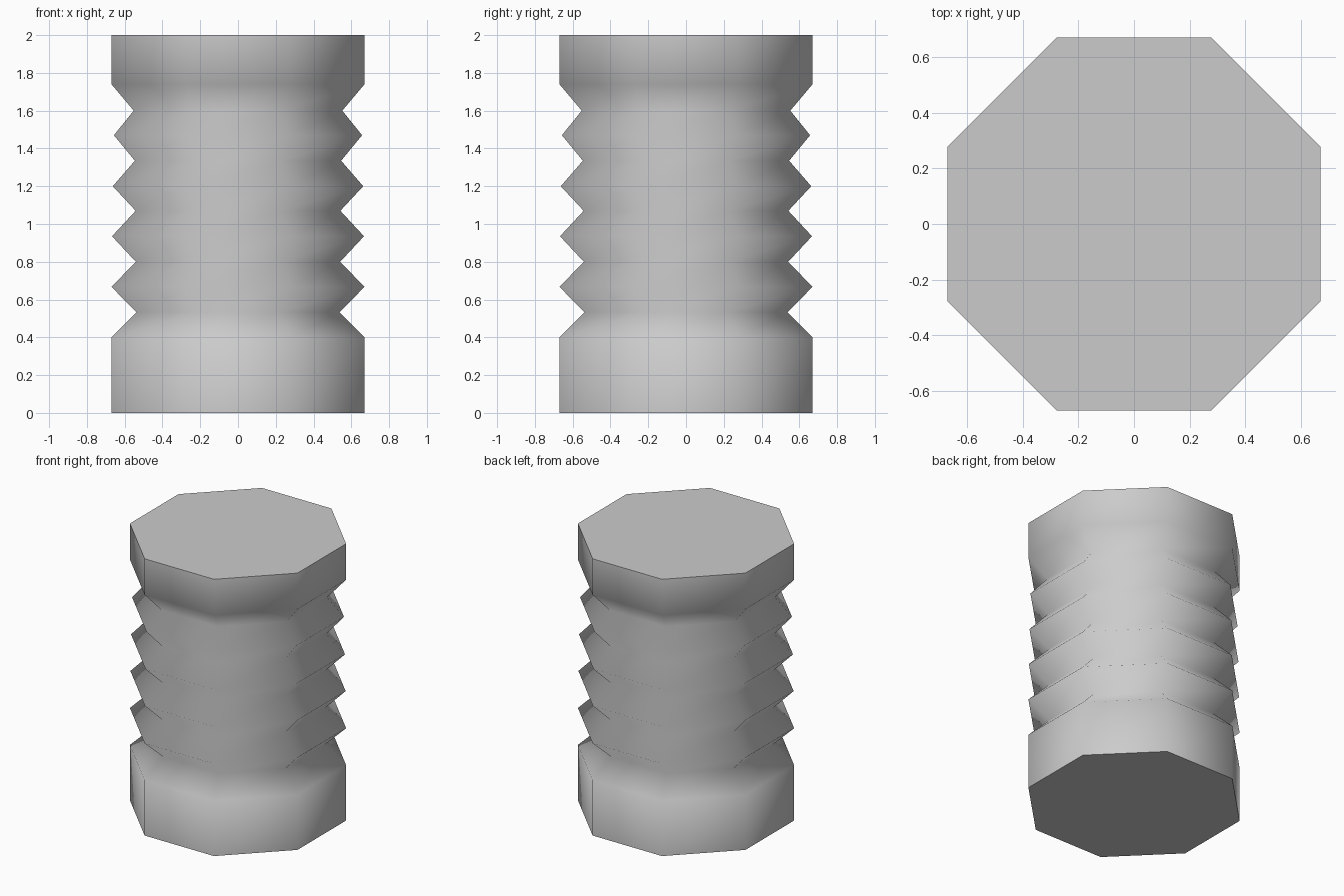
import bpy, bmesh
from math import cos, sin, pi

if "Cube" in bpy.data.objects:
    bpy.data.objects.remove(bpy.data.objects["Cube"])

SIDES = 8
# (distance from axis to flat side, height): base, bellows folds, top collar
profile = [(0.67, 0), (0.67, 0.4),
           (0.537, 0.533), (0.67, 0.667), (0.541, 0.80), (0.667, 0.935),
           (0.542, 1.07), (0.663, 1.20), (0.546, 1.335), (0.657, 1.47),
           (0.552, 1.60), (0.67, 1.74), (0.67, 2.0)]

bm = bmesh.new()


def ring(apothem, z):
    r = apothem / cos(pi / SIDES)
    return [bm.verts.new((r * cos((i + 0.5) * 2 * pi / SIDES),
                          r * sin((i + 0.5) * 2 * pi / SIDES), z))
            for i in range(SIDES)]


rings = [ring(a, z) for a, z in profile]

# Smooth-shaded octagonal wall
for lo, hi in zip(rings, rings[1:]):
    for i in range(SIDES):
        j = (i + 1) % SIDES
        bm.faces.new((lo[i], lo[j], hi[j], hi[i])).smooth = True

# Flat end caps with sharp rims
for cap in (bm.faces.new(rings[0][::-1]), bm.faces.new(rings[-1])):
    for e in cap.edges:
        e.smooth = False

mesh = bpy.data.meshes.new("ribbed_column")
bm.to_mesh(mesh)
bm.free()
bpy.context.collection.objects.link(bpy.data.objects.new("ribbed_column", mesh))
